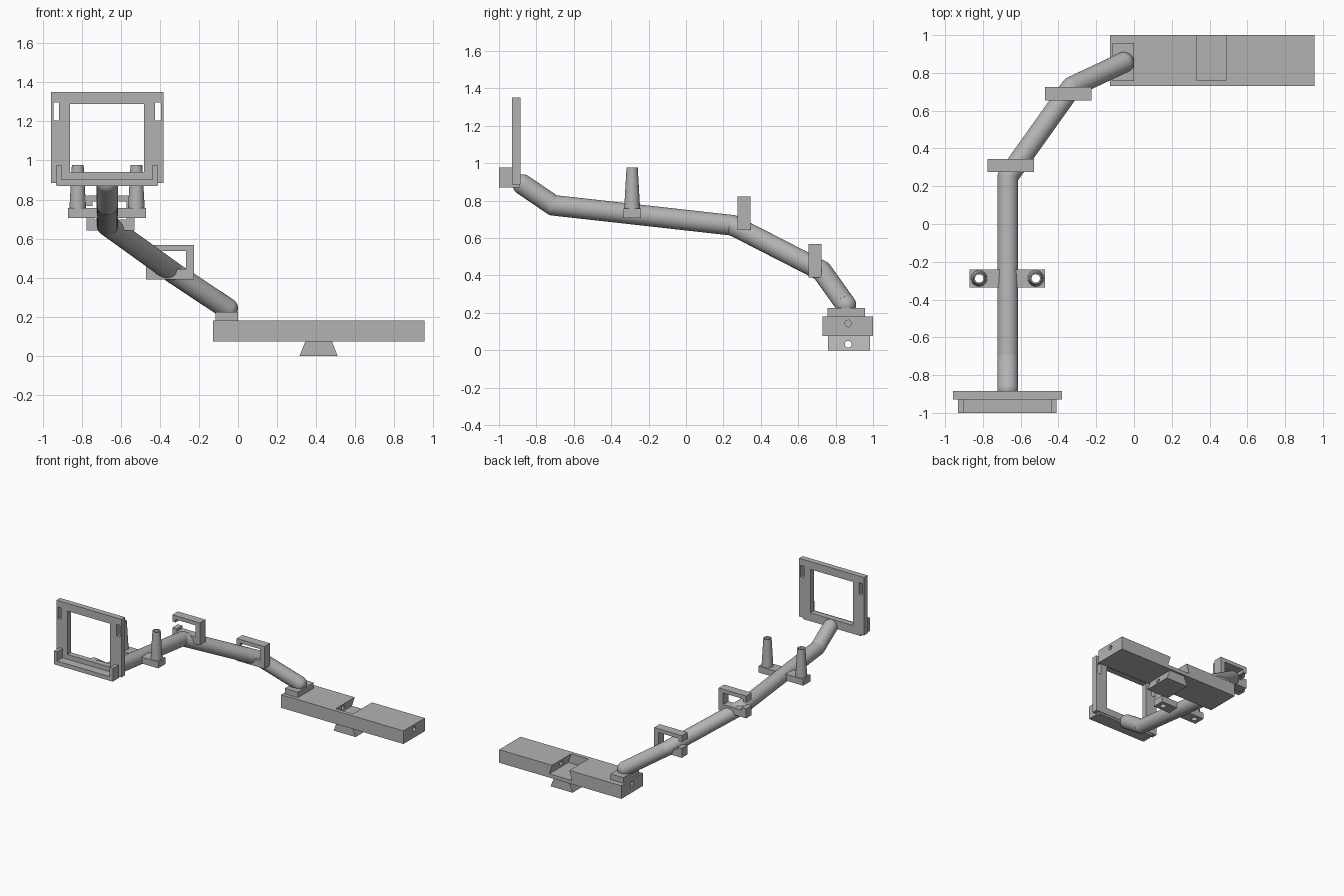
import bpy, bmesh
from math import radians
from mathutils import Vector, Matrix

cube = bpy.data.objects.get("Cube")
if cube:
    bpy.data.objects.remove(cube, do_unlink=True)

grey = bpy.data.materials.new("plain_grey")
grey.use_nodes = True
grey.diffuse_color = (0.45, 0.45, 0.45, 1)
grey.node_tree.nodes["Principled BSDF"].inputs["Base Color"].default_value = (0.45, 0.45, 0.45, 1)


def finish(name, bm, smooth=False):
    bmesh.ops.recalc_face_normals(bm, faces=bm.faces)
    mesh = bpy.data.meshes.new(name)
    bm.to_mesh(mesh)
    bm.free()
    mesh.materials.append(grey)
    ob = bpy.data.objects.new(name, mesh)
    bpy.context.collection.objects.link(ob)
    if smooth:
        select(ob)
        bpy.ops.object.shade_smooth_by_angle(angle=radians(35))
    return ob


def select(ob):
    bpy.ops.object.select_all(action='DESELECT')
    ob.select_set(True)
    bpy.context.view_layer.objects.active = ob


def box(name, x, y, z):
    return prism(name, [(x[0], z[0]), (x[1], z[0]), (x[1], z[1]), (x[0], z[1])], y)


def prism(name, outline, y):
    """Extrude an x-z outline along y."""
    bm = bmesh.new()
    face = bm.faces.new([bm.verts.new((px, y[0], pz)) for px, pz in outline])
    new = bmesh.ops.extrude_face_region(bm, geom=[face])["geom"]
    bmesh.ops.translate(bm, vec=(0, y[1] - y[0], 0),
                        verts=[v for v in new if isinstance(v, bmesh.types.BMVert)])
    return finish(name, bm)


def rod(name, a, b, r1, r2=None, sides=32, smooth=True):
    a, b = Vector(a), Vector(b)
    turn = (b - a).to_track_quat('Z', 'Y').to_matrix().to_4x4()
    bm = bmesh.new()
    bmesh.ops.create_cone(bm, cap_ends=True, segments=sides, radius1=r1,
                          radius2=r1 if r2 is None else r2, depth=(b - a).length,
                          matrix=Matrix.Translation((a + b) / 2) @ turn)
    return finish(name, bm, smooth)


def cut(ob, *cutters):
    for c in cutters:
        m = ob.modifiers.new("cut", 'BOOLEAN')
        m.operation, m.solver, m.object = 'DIFFERENCE', 'EXACT', c
        select(ob)
        bpy.ops.object.modifier_apply(modifier=m.name)
        bpy.data.objects.remove(c, do_unlink=True)


# Base bar with a dovetail groove, open at the back, and a screw channel
MID_Y = 0.867
base = box("base_bar", (-0.128, 0.955), (0.73, 1.0), (0.075, 0.18))
cut(base,
    prism("groove_cutter", [(0.335, 0.185), (0.485, 0.185), (0.51, 0.105), (0.31, 0.105)], (0.76, 1.05)),
    rod("screw_cutter", (0.25, MID_Y, 0.143), (1.0, MID_Y, 0.143), 0.018),
    box("nut_cutter", (-0.2, -0.07), (MID_Y - 0.02, MID_Y + 0.02), (0.123, 0.163)))

# Dovetail foot under the bar
foot = prism("dovetail_foot", [(0.315, 0), (0.51, 0), (0.48, 0.076), (0.345, 0.076)], (0.76, 0.985))
cut(foot, rod("foot_hole_cutter", (0.2, MID_Y, 0.032), (0.6, MID_Y, 0.032), 0.018))

# Pad that carries the arm
box("arm_pad", (-0.115, 0.0), (0.757, 0.957), (0.179, 0.225))

# Bent round arm: straight rods with ball joints
R = 0.055
ARM_X = -0.668
path = [(-0.055, 0.855, 0.243), (-0.33, 0.725, 0.425), (ARM_X, 0.25, 0.668),
        (ARM_X, -0.71, 0.775), (ARM_X, -0.872, 0.885)]
for i, (a, b) in enumerate(zip(path, path[1:])):
    rod(f"arm_segment_{i + 1}", a, b, R)
for i, p in enumerate(path):
    bm = bmesh.new()
    bmesh.ops.create_uvsphere(bm, u_segments=32, v_segments=16, radius=R,
                              matrix=Matrix.Translation(p))
    finish(f"arm_joint_{i + 1}", bm, True)

# Cable clips: hooks open toward -x, with small lips at the mouth
hook = [(0, 0), (0.245, 0), (0.245, 0.178), (0, 0.178), (0, 0.125), (0.03, 0.125),
        (0.03, 0.148), (0.205, 0.148), (0.205, 0.055), (0.04, 0.055), (0.04, 0.075), (0, 0.075)]
for name, x, y, z in (("upper_clip", -0.775, 0.275, 0.643), ("lower_clip", -0.47, 0.655, 0.39)):
    prism(name, [(x + px, z + pz) for px, pz in hook], (y, y + 0.07))

# Cross bar with two hollow tapered posts
POST_Y = -0.288
crossbar = box("post_crossbar", (-0.87, -0.472), (POST_Y - 0.047, POST_Y + 0.047), (0.706, 0.757))
for side in (-1, 1):
    x = ARM_X - 0.002 + side * 0.15
    label = "left" if side > 0 else "right"
    post = rod(f"{label}_post", (x, POST_Y, 0.75), (x, POST_Y, 0.977), 0.043, 0.03)
    for ob in (post, crossbar):
        cut(ob, rod("bore_cutter", (x, POST_Y, 0.6), (x, POST_Y, 1.1), 0.022))

# Display frame with a window and two strap slots
frame = box("display_frame", (-0.957, -0.382), (-0.93, -0.885), (0.885, 1.35))
cut(frame, box("window_cutter", (-0.86, -0.482), (-1, -0.8), (0.94, 1.288)))
for side in (-1, 1):
    x = -0.67 + side * 0.26
    cut(frame, box("slot_cutter", (x - 0.015, x + 0.015), (-1, -0.8), (1.205, 1.297)))

# Tray in front of the frame: floor, low front edge and raised ends
box("tray_floor", (-0.925, -0.415), (-1.0, -0.89), (0.87, 0.903))
for side in (-1, 1):
    x = -0.67 + side * 0.247
    label = "left" if side > 0 else "right"
    box(f"{label}_tray_end", (x - 0.014, x + 0.014), (-1.0, -0.925), (0.871, 0.977))
